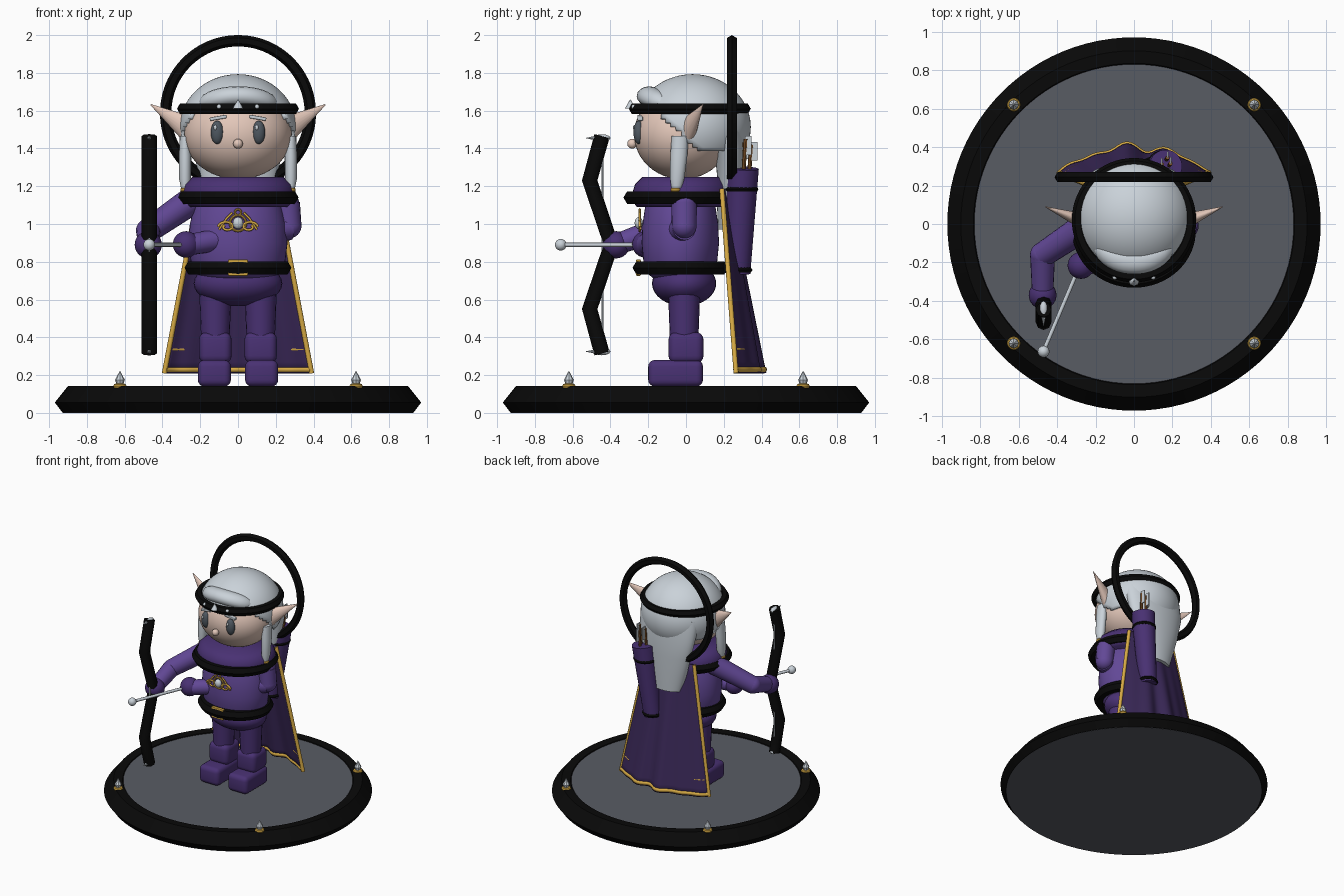
import bpy, bmesh, math
from mathutils import Vector, Matrix

if "Cube" in bpy.data.objects:
    bpy.data.objects.remove(bpy.data.objects["Cube"])

def material(name, hexcode):
    m = bpy.data.materials.new(name)
    c = [int(hexcode[i:i + 2], 16) / 255 for i in (0, 2, 4)]
    m.diffuse_color = [((v + .055) / 1.055) ** 2.4 if v > .04 else v / 12.92 for v in c] + [1]
    m.use_nodes = True
    m.node_tree.nodes["Principled BSDF"].inputs["Base Color"].default_value = m.diffuse_color
    return m

PURPLE = material("purple_cloth", "624896")
DARK = material("dark_purple", "493173")
CAPE = material("cape_purple", "3A2858")
HAIR = material("pale_silver", "CAD2D9")
SKIN = material("skin", "E4C8BA")
BLACK = material("black", "090909")
GOLD = material("gold", "D9AC45")
GREY = material("stone_grey", "595C64")
BROWN = material("brown_wood", "83552B")
EYE = material("slate_eye", "4F5861")

def add(name, bm, mat, smooth=40):
    bmesh.ops.recalc_face_normals(bm, faces=bm.faces[:])
    me = bpy.data.meshes.new(name)
    bm.to_mesh(me)
    bm.free()
    ob = bpy.data.objects.new(name, me)
    bpy.context.collection.objects.link(ob)
    me.materials.append(mat)
    if smooth:
        bpy.ops.object.select_all(action='DESELECT')
        ob.select_set(True)
        bpy.context.view_layer.objects.active = ob
        bpy.ops.object.shade_smooth_by_angle(angle=math.radians(smooth))
    return ob

def ball(name, c, r, mat, seg=32, rot=0):
    bm = bmesh.new()
    bmesh.ops.create_uvsphere(bm, u_segments=seg, v_segments=seg // 2, radius=1)
    r = r if isinstance(r, tuple) else (r, r, r)
    bm.transform(Matrix.Translation(c) @ Matrix.Rotation(rot, 4, 'Y') @ Matrix.Diagonal((*r, 1)))
    return add(name, bm, mat)

def box(name, c, size, mat, bevel=0, rot=0):
    bm = bmesh.new()
    bmesh.ops.create_cube(bm, size=1)
    bm.transform(Matrix.Diagonal((*size, 1)))
    if bevel:
        bmesh.ops.bevel(bm, geom=bm.edges[:], offset=bevel, segments=4, profile=.5, affect='EDGES')
    bm.transform(Matrix.Translation(c) @ Matrix.Rotation(rot, 4, 'Y'))
    return add(name, bm, mat)

def rod(name, a, b, r1, r2, mat, seg=20, flat=1):
    a, b = Vector(a), Vector(b)
    bm = bmesh.new()
    bmesh.ops.create_cone(bm, cap_ends=True, segments=seg, radius1=r1, radius2=r2, depth=(b - a).length)
    q = (b - a).to_track_quat('Z', 'Y').to_matrix().to_4x4()
    bm.transform(Matrix.Translation((a + b) / 2) @ q @ Matrix.Diagonal((flat, 1, 1, 1)))
    return add(name, bm, mat)

def loops(name, rings, mat, closed=False, smooth=40):
    """Skin a stack of equal vertex rings; closed joins last to first."""
    bm = bmesh.new()
    vs = [[bm.verts.new(p) for p in ring] for ring in rings]
    n = len(vs[0])
    for k in range(len(vs) - (0 if closed else 1)):
        lo, hi = vs[k], vs[(k + 1) % len(vs)]
        for i in range(n):
            j = (i + 1) % n
            bm.faces.new((lo[i], lo[j], hi[j], hi[i]))
    if not closed:
        bm.faces.new(vs[0])
        bm.faces.new(vs[-1])
    return add(name, bm, mat, smooth)

def oval(cy, z, rx, ry, n=48, cx=0):
    return [(cx + rx * math.cos(t * math.tau / n), cy + ry * math.sin(t * math.tau / n), z) for t in range(n)]

def band(name, c, rx, ry, tube, mat, sides=6, upright=False, seg=64):
    rings = []
    for k in range(sides):
        a = k * math.tau / sides
        d, h = tube * math.cos(a), tube * math.sin(a)
        ring = [Vector(p) for p in oval(0, h, rx + d, ry + d, seg)]
        rings.append([Vector(c) + (Vector((p.x, p.z, p.y)) if upright else p) for p in ring])
    return loops(name, rings, mat, True)

def tube(name, pts, r, mat, res=2):
    cu = bpy.data.curves.new(name, 'CURVE')
    cu.dimensions = '3D'
    cu.bevel_depth, cu.bevel_resolution, cu.use_fill_caps = r, res, True
    sp = cu.splines.new('POLY')
    sp.points.add(len(pts) - 1)
    for p, q in zip(sp.points, pts):
        p.co = (*q, 1)
    ob = bpy.data.objects.new(name, cu)
    bpy.context.collection.objects.link(ob)
    cu.materials.append(mat)
    bpy.ops.object.select_all(action='DESELECT')
    ob.select_set(True)
    bpy.context.view_layer.objects.active = ob
    bpy.ops.object.convert(target='MESH')

# display base with rim and four studs
profile = [(.815, .1), (.835, .14), (.9, .142), (.97, .055), (.93, .003), (.82, .003)]
loops("base_rim", [oval(0, z, r, r, 96) for r, z in profile], BLACK, True, 25)
rod("base_top", (0, 0, .004), (0, 0, .135), .83, .83, GREY, 96)
rod("base_underside", (0, 0, 0), (0, 0, .01), .93, .92, GREY, 96)
for x in (-.625, .625):
    for y in (-.62, .62):
        band("stud_ring", (x, y, .142), .022, .022, .013, GOLD, 8, seg=20)
        rod("stud_gem_low", (x, y, .135), (x, y, .175), .012, .026, HAIR, 8)
        rod("stud_gem_tip", (x, y, .175), (x, y, .222), .026, .001, HAIR, 8)

# legs and boots
for s in (-1, 1):
    box("boot_foot", (s * .125, -.055, .21), (.175, .29, .14), DARK, .035)
    box("boot_cuff", (s * .12, 0, .345), (.172, .185, .165), DARK, .04)
    rod("leg", (s * .12, -.01, .38), (s * .12, -.01, .64), .075, .085, DARK)
ball("hips", (0, -.01, .685), (.235, .17, .12), DARK)

# torso, collar and bands
torso = [(.70, .16, .13), (.74, .225, .175), (.80, .25, .195), (.9, .262, .205), (1.0, .255, .2),
         (1.1, .23, .185), (1.2, .18, .15)]
loops("torso", [oval(-.03, z, a, b) for z, a, b in torso], PURPLE, smooth=60)
collar = [(1.09, .27, .24), (1.12, .295, .262), (1.17, .297, .262), (1.21, .285, .25), (1.25, .24, .21)]
loops("collar", [oval(-.02, z, a, b) for z, a, b in collar], DARK, smooth=60)
band("chest_band", (0, -.035, 1.14), .283, .258, .038, BLACK)
band("belt", (0, -.03, .768), .243, .213, .04, BLACK)
for z in (.735, .802):
    box("buckle_bar", (0, -.252, z), (.105, .025, .018), GOLD, .004)

# chest ornament
ball("brooch_gem", (0, -.25, 1.005), (.028, .022, .032), HAIR, 16)
band("brooch_ring", (0, -.245, 1.005), .042, .042, .007, GOLD, 8, True, 24)
band("brooch_top", (0, -.245, 1.062), .016, .016, .006, GOLD, 8, True, 16)
for s in (-1, 1):
    curl = [(s * (.06 + (.045 - .0018 * i) * math.cos(.42 * i)), -.245,
             .985 + (.03 - .0012 * i) * math.sin(.42 * i)) for i in range(18)]
    tube("brooch_curl", curl, .007, GOLD)
    tube("brooch_arm", [(s * .1, -.24, .97), (s * .06, -.245, 1.03), (s * .03, -.245, 1.06)], .006, GOLD)

# arm holding the bow
sh, el, hd = (-.25, -.01, 1.12), (-.475, -.16, .965), (-.475, -.36, .895)
rod("bow_upper_arm", sh, el, .075, .065, PURPLE)
ball("bow_shoulder", sh, .075, PURPLE)
ball("bow_elbow", el, .065, PURPLE)
rod("bow_forearm", el, hd, .065, .055, PURPLE)
ball("bow_hand", (-.475, -.37, .89), .072, DARK)
# arm drawing the arrow, forearm crossing the body
rod("draw_upper_arm", (.26, -.01, 1.11), (.27, -.01, .99), .068, .066, PURPLE)
ball("draw_shoulder", (.255, -.01, 1.11), .068, PURPLE)
ball("draw_elbow", (.27, -.01, .99), .066, PURPLE)
rod("draw_forearm", (.27, -.01, .98), (-.26, -.215, .89), .066, .056, PURPLE)
ball("draw_hand", (-.275, -.215, .892), .07, DARK)

# bow, string and arrow
bx = -.47
tube("bow", [(bx, -.445, 1.465), (bx, -.51, 1.23), (bx, -.395, .89), (bx, -.51, .55), (bx, -.445, .315)], .041, BLACK)
rod("bow_string", (bx, -.443, .33), (bx, -.443, 1.45), .005, .005, HAIR, 8)
for z in (.325, 1.455):
    rod("bow_tip_gem", (bx, -.45, z), (bx, -.53, z), .018, .001, HAIR, 8)
    ball("bow_tip_stud", (bx, -.445, z), (.022, .045, .02), HAIR, 12)
rod("arrow_shaft", (-.275, -.2, .89), (bx, -.66, .89), .011, .011, HAIR, 10)
ball("arrow_tip", (bx, -.663, .89), .031, HAIR, 16)

# head and face
ball("head", (0, -.02, 1.475), (.285, .255, .238), SKIN, 48)
ball("nose", (0, -.285, 1.425), .026, SKIN, 16)
for s in (-1, 1):
    ball("eye", (s * .11, -.25, 1.485), (.034, .028, .062), EYE, 24)
    ball("eye_glint", (s * .11 - .01, -.272, 1.51), (.009, .009, .014), HAIR, 12)
    box("brow", (s * .105, -.243, 1.562), (.09, .03, .018), HAIR, .005, s * .17)
    rod("ear", (s * .255, .01, 1.5), (s * .462, .09, 1.632), .072, .003, SKIN, 20, .6)

# hair cap, cut away over the face
bm = bmesh.new()
bmesh.ops.create_uvsphere(bm, u_segments=64, v_segments=40, radius=1)
bm.transform(Matrix.Translation((0, .035, 1.513)) @ Matrix.Diagonal((.308, .308, .28, 1)))
def hairline(y):
    return 1.59 if y < -.12 else 1.56 - .95 * (y + .12) if y < .06 else 1.385
cut = [f for f in bm.faces if f.calc_center_median().z < hairline(f.calc_center_median().y)]
bmesh.ops.delete(bm, geom=cut, context='FACES')
cap = add("hair_cap", bm, HAIR, 60)
sol = cap.modifiers.new("thickness", 'SOLIDIFY')
sol.thickness, sol.offset = .03, -1
# fringe, side locks and long back hair
fr = []
for i in range(17):
    t = -1 + i / 8
    w = max(.04, math.sqrt(max(0, 1 - t ** 4)))
    c = Vector((.215 * t, -.195 + .075 * t * t, 1.677 - .04 * t * t))
    fr.append([c + Vector((0, .066 * w * math.cos(a * math.tau / 16), .052 * w * math.sin(a * math.tau / 16))) for a in range(16)])
loops("fringe", fr, HAIR, smooth=60)
for s in (-1, 1):
    lock = [(1.19, .022, .027), (1.24, .032, .038), (1.36, .033, .045), (1.465, .028, .045)]
    loops("side_lock", [oval(-.05 + (z - 1.19) * .07, z, a, b, 16, s * .28) for z, a, b in lock], HAIR)
    band("lock_clasp", (s * .28, -.055, 1.18), .014, .016, .012, GOLD, 8, seg=16)
back = [(.97, .125, .065, .235), (1.1, .165, .072, .236), (1.25, .205, .075, .24), (1.4, .24, .085, .235), (1.55, .25, .12, .19)]
loops("back_hair", [oval(y, z, a, b) for z, a, b, y in back], HAIR, smooth=50)

# headband with gem, and halo ring
band("headband", (0, .02, 1.61), .292, .292, .031, BLACK)
rod("headband_gem", (0, -.295, 1.612), (0, -.295, 1.66), .028, .001, HAIR, 8)
for s in (-1, 1):
    ball("headband_stud", (s * .1, -.277, 1.62), .013, HAIR, 12)
band("halo_ring", (0, .243, 1.587), .383, .383, .03, BLACK, upright=True, seg=96)

# cape with gold trim
def cape(u, v):
    wave = .015 * math.sin(u * 9 + 3) + .012 * math.sin(u * 14 + 2.5)
    return Vector((u * (.205 + .185 * v),
                   .19 + .075 * v + (1 - u * u) * (.03 + .1 * v) + v * wave * (1 - u ** 4),
                   1.185 - .975 * v))
bm = bmesh.new()
N, M = 40, 16
g = [[bm.verts.new(cape(-1 + 2 * i / N, j / M)) for i in range(N + 1)] for j in range(M + 1)]
for j in range(M):
    for i in range(N):
        bm.faces.new((g[j][i], g[j][i + 1], g[j + 1][i + 1], g[j + 1][i]))
cl = add("cape", bm, CAPE, 60)
sol = cl.modifiers.new("thickness", 'SOLIDIFY')
sol.thickness, sol.offset = .016, 0
for s in (-1, 1):
    tube("cape_side_trim", [cape(s, j / M) for j in range(M + 1)], .014, GOLD)
    tube("cape_stitch", [cape(s * u, .87) for u in (.78, .87, .96)], .0095, GOLD)
tube("cape_hem_trim", [cape(-1 + 2 * i / N, .98) for i in range(N + 1)], .016, GOLD)

# quiver with bands and spare arrows
qa, qb = Vector((.1, .275, .74)), Vector((.165, .3, 1.295))
rod("quiver", qa, qb, .066, .086, DARK, 24)
for t, r in ((.03, .062), (.8, .075)):
    p = qa.lerp(qb, t)
    band("quiver_band", p, r, r, .014, BLACK, seg=24)
for dx, dy, h in ((-.025, -.005, 1.43), (.02, .0, 1.45), (.005, .03, 1.42)):
    x, y = .16 + dx, .3 + dy
    rod("spare_arrow", (x, y, 1.2), (x + .01, y + .015, h), .011, .011, BROWN, 8)
    box("fletching", (x + .01, y + .03, h - .035), (.008, .035, .1), HAIR)
